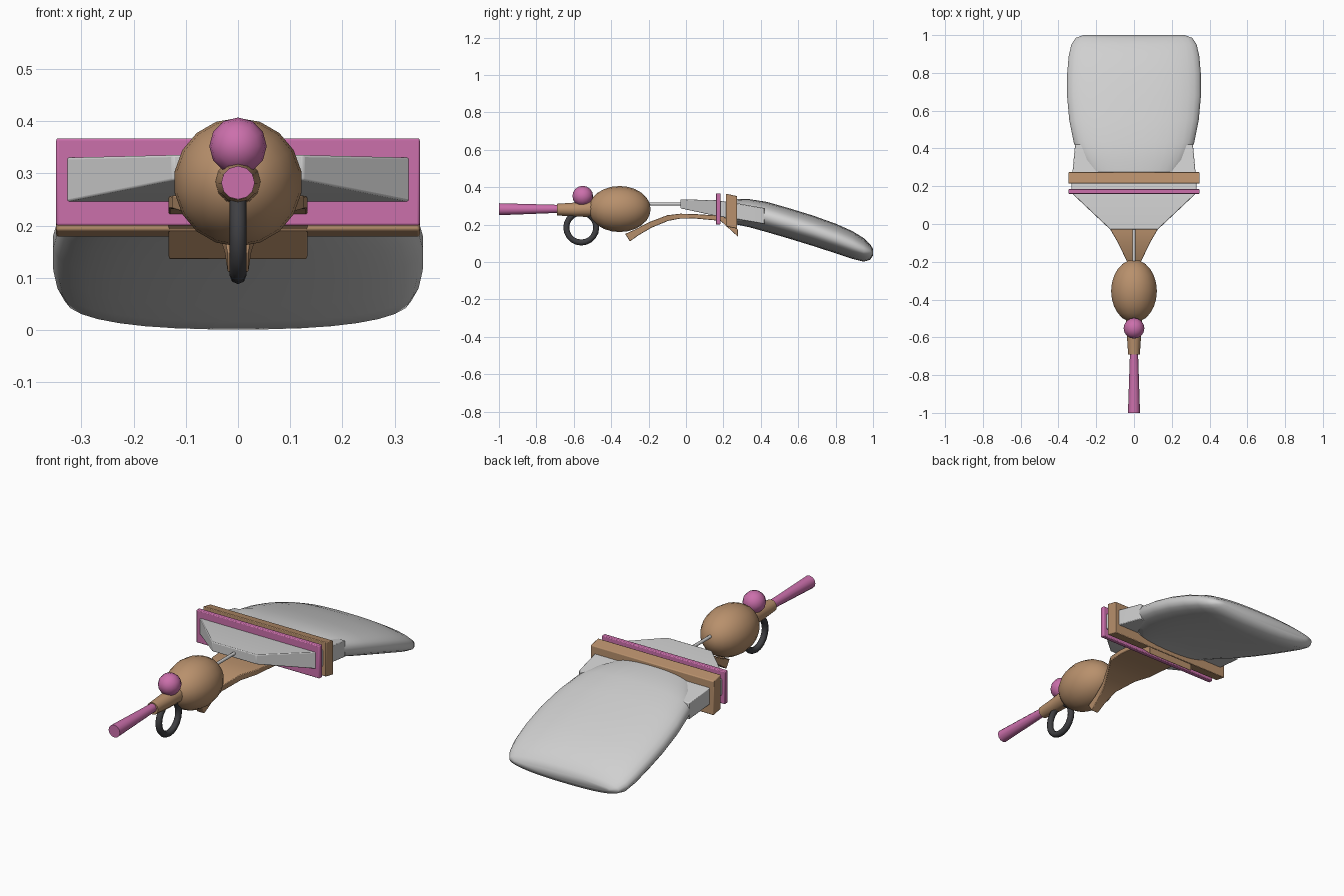
import bpy, bmesh, math
from mathutils import Matrix, Vector

cube = bpy.data.objects.get("Cube")
if cube:
    bpy.data.objects.remove(cube, do_unlink=True)


def material(name, rgb):
    m = bpy.data.materials.new(name)
    m.use_nodes = True
    m.diffuse_color = (*rgb, 1)
    m.node_tree.nodes["Principled BSDF"].inputs["Base Color"].default_value = (*rgb, 1)
    return m


TAN = material("tan", (0.48, 0.28, 0.15))
PINK = material("pink", (0.60, 0.16, 0.41))
GREY = material("light grey", (0.63, 0.63, 0.63))
DARK = material("charcoal", (0.05, 0.05, 0.055))


def finish(name, bm, mat, angle=35, bevel=0):
    bmesh.ops.recalc_face_normals(bm, faces=bm.faces)
    mesh = bpy.data.meshes.new(name)
    bm.to_mesh(mesh)
    bm.free()
    mesh.materials.append(mat)
    ob = bpy.data.objects.new(name, mesh)
    bpy.context.collection.objects.link(ob)
    if bevel:
        mod = ob.modifiers.new("bevel", "BEVEL")
        mod.width = bevel
        mod.segments = 2
    bpy.ops.object.select_all(action="DESELECT")
    ob.select_set(True)
    bpy.context.view_layer.objects.active = ob
    bpy.ops.object.shade_smooth_by_angle(angle=math.radians(angle))
    return ob


def loft(name, rings, mat, angle=35, bevel=0):
    """Skin a list of equal-length point rings and cap both ends."""
    bm = bmesh.new()
    loops = [[bm.verts.new(p) for p in ring] for ring in rings]
    n = len(loops[0])
    for a, b in zip(loops, loops[1:]):
        for i in range(n):
            j = (i + 1) % n
            bm.faces.new((a[i], a[j], b[j], b[i]))
    bm.faces.new(loops[0])
    bm.faces.new(loops[-1])
    return finish(name, bm, mat, angle, bevel)


def circle(y, z, r, n):
    return [(r * math.cos(math.tau * i / n), y, z + r * math.sin(math.tau * i / n))
            for i in range(n)]


def slab(half, top, bottom):
    """Rectangular ring; top and bottom are (y, z) points."""
    return [(-half, *bottom), (half, *bottom), (half, *top), (-half, *top)]


def superellipse(y, top, bottom, half, power=2.4, n=32):
    ring = []
    for i in range(n):
        a = math.tau * (i + 0.5) / n
        c, s = math.cos(a), math.sin(a)
        x = math.copysign(abs(c) ** (2 / power), c) * half
        z = math.copysign(abs(s) ** (2 / power), s) * (top - bottom) / 2
        ring.append((x, y, (top + bottom) / 2 + z))
    return ring


def ellipsoid(name, centre, radii, mat, u, v):
    bm = bmesh.new()
    turn = Matrix.Rotation(math.pi / 2, 4, "X")
    bmesh.ops.create_uvsphere(bm, u_segments=u, v_segments=v, radius=1,
                              matrix=Matrix.Translation(centre) @ Matrix.Diagonal((*radii, 1)) @ turn)
    return finish(name, bm, mat, 60)


def plate(name, y0, y1, z0, z1, half, mat):
    return loft(name, [slab(half, (y, z1), (y, z0)) for y in (y0, y1)], mat, bevel=0.004)


# Front spout and neck
loft("mouth_tube", [circle(-1.0, 0.282, 0.032, 12), circle(-0.67, 0.284, 0.021, 12)], PINK)
loft("neck", [circle(-0.69, 0.28, 0.031, 12), circle(-0.6, 0.28, 0.037, 12),
              circle(-0.48, 0.285, 0.045, 12)], TAN)

# Rounded body and knob
ellipsoid("body", (0, -0.355, 0.283), (0.123, 0.166, 0.123), TAN, 18, 12)
ellipsoid("knob", (0, -0.552, 0.352), (0.055, 0.055, 0.055), PINK, 12, 8)

# Ring hanging under the neck
bm = bmesh.new()
loops = []
for i in range(20):
    a = math.tau * i / 20
    out = Vector((0, math.cos(a), math.sin(a)))
    loops.append([bm.verts.new(Vector((0, -0.56, 0.184)) + out * (0.08 + 0.016 * math.cos(b))
                               + Vector((0.016 * math.sin(b), 0, 0)))
                  for b in (math.tau * k / 8 for k in range(8))])
for i in range(20):
    a, b = loops[i], loops[(i + 1) % 20]
    for k in range(8):
        m = (k + 1) % 8
        bm.faces.new((a[k], a[m], b[m], b[k]))
finish("ring", bm, DARK, 60)

# Thin rod joining body and wedge
loft("rod", [circle(-0.24, 0.31, 0.008, 8), circle(0.0, 0.31, 0.008, 8)], GREY, 60)

# Wedge that widens through both plates, ending as ears beside the bag
wedge = [(-0.03, 0.335, 0.287, 0.125), (0.165, 0.33, 0.245, 0.332),
         (0.25, 0.318, 0.232, 0.328), (0.42, 0.288, 0.203, 0.312)]
loft("wedge", [slab(h, (y, t), (y, b)) for y, t, b, h in wedge], GREY, 20, 0.004)

# Cross plates
plate("pink_plate", 0.16, 0.184, 0.2, 0.367, 0.348, PINK)
loft("tan_plate", [slab(0.348, (0.214, 0.365), (0.214, 0.19)),
                   slab(0.348, (0.274, 0.352), (0.274, 0.178))], TAN, bevel=0.004)

# Curved bracket below, flaring from a narrow tip to a wide flange
bracket = [(0.02, (-0.325, 0.15), (-0.3, 0.11)), (0.025, (-0.27, 0.175), (-0.25, 0.145)),
           (0.037, (-0.2, 0.212), (-0.185, 0.183)), (0.085, (-0.1, 0.25), (-0.095, 0.22)),
           (0.125, (-0.03, 0.258), (-0.03, 0.232)), (0.133, (0.05, 0.256), (0.05, 0.232)),
           (0.133, (0.2, 0.246), (0.185, 0.22)), (0.133, (0.278, 0.172), (0.278, 0.135))]
loft("bracket", [slab(h, t, b) for h, t, b in bracket], TAN, 25, 0.003)

# Soft sloping bag
bag = [(0.27, 0.338, 0.2, 0.235), (0.34, 0.336, 0.185, 0.28), (0.43, 0.322, 0.16, 0.32),
       (0.55, 0.288, 0.125, 0.344), (0.68, 0.248, 0.085, 0.356), (0.8, 0.205, 0.046, 0.355),
       (0.89, 0.165, 0.016, 0.347), (0.95, 0.128, 0.001, 0.333), (0.985, 0.095, 0.012, 0.31),
       (1.0, 0.07, 0.035, 0.27)]
loft("bag", [superellipse(*s) for s in bag], GREY, 70)
